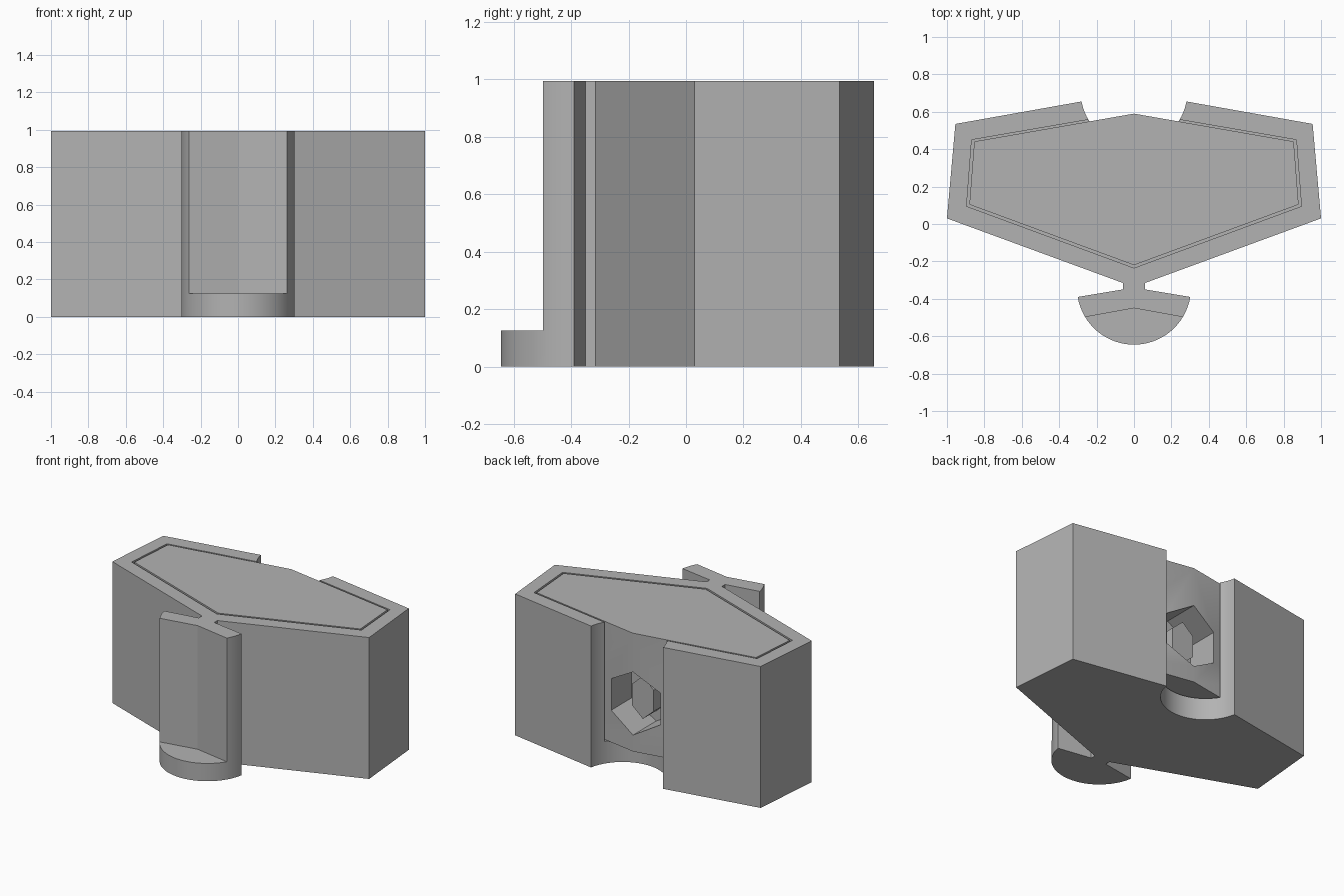
import bpy, bmesh
from math import cos, sin, pi, radians
from mathutils import Matrix

cube = bpy.data.objects.get("Cube")
if cube:
    bpy.data.objects.remove(cube, do_unlink=True)

grey = bpy.data.materials.new("plain grey")
grey.use_nodes = True
colour = (0.45, 0.45, 0.45, 1)
grey.diffuse_color = colour
grey.node_tree.nodes["Principled BSDF"].inputs["Base Color"].default_value = colour

TOP = 0.995
FLOOR = 0.155
STEP = 0.125
ALONG_Y = Matrix.Rotation(radians(90), 4, "X")   # turns a prism's height to -y


def mirrored(half):
    """Close a right-hand outline with its mirror image."""
    return half + [(-x, y) for x, y in reversed(half) if abs(x) > 1e-6]


def ring(count, radius, centre=(0, 0), squash=1.0):
    """Regular polygon with a corner pointing up."""
    return [(centre[0] + squash * radius * cos(pi / 2 + 2 * pi * i / count),
             centre[1] + radius * sin(pi / 2 + 2 * pi * i / count)) for i in range(count)]


def prism(name, points, low, high, matrix=Matrix()):
    bm = bmesh.new()
    face = bm.faces.new([bm.verts.new((x, y, low)) for x, y in points])
    new = bmesh.ops.extrude_face_region(bm, geom=[face])["geom"]
    bmesh.ops.translate(bm, vec=(0, 0, high - low),
                        verts=[v for v in new if isinstance(v, bmesh.types.BMVert)])
    bm.transform(matrix)
    bmesh.ops.recalc_face_normals(bm, faces=bm.faces)
    mesh = bpy.data.meshes.new(name)
    bm.to_mesh(mesh)
    bm.free()
    mesh.materials.append(grey)
    obj = bpy.data.objects.new(name, mesh)
    bpy.context.collection.objects.link(obj)
    return obj


def select(obj):
    bpy.ops.object.select_all(action="DESELECT")
    obj.select_set(True)
    bpy.context.view_layer.objects.active = obj


def cut(target, cutter):
    """Subtract a helper solid, then discard it."""
    cutter.hide_render = True
    select(target)
    mod = target.modifiers.new("cut", "BOOLEAN")
    mod.operation, mod.solver, mod.object = "DIFFERENCE", "EXACT", cutter
    bpy.ops.object.modifier_apply(modifier=mod.name)
    bpy.data.objects.remove(cutter, do_unlink=True)


# Shell with rounded dovetail connector on the front
radius, start = 0.305, 0.165
arc = [(radius * cos(a), -0.34 - radius * sin(a))
       for a in [start + (pi / 2 - start) * i / 16 for i in range(17)]]
arc[-1] = (0, -0.645)
outline = [(0, 0.705), (0.955, 0.535), (1, 0.03), (0.06, -0.315), (0.06, -0.35)] + arc
shell = prism("shell", mirrored(outline), 0, TOP)

# Connector is trimmed to a shallow vee above its foot
trim = [(0, -0.45), (0.5, -0.541), (0.5, -0.9)]
cut(shell, prism("connector_trim", mirrored(trim), STEP, 1.2))

# Matching rounded socket in the back, and the cavity for the core
cut(shell, prism("socket_cutter", ring(64, 0.285, (0, 0.705)), -0.1, 1.2))
cavity = [(0, 0.6), (0.868, 0.45), (0.895, 0.095), (0, -0.235)]
cut(shell, prism("cavity_cutter", mirrored(cavity), FLOOR, 1.2))

# Core fills the cavity with a thin seam all round
plan = [(0, 0.59), (0.854, 0.441), (0.88, 0.104), (0, -0.22)]
core = prism("core", mirrored(plan), FLOOR + 0.008, TOP)

# Hexagonal recess in the core's back face, with a key inside
cut(core, prism("recess_cutter", ring(6, 0.222, (0, 0.5)), -0.8, -0.33, ALONG_Y))
prism("recess_key", ring(6, 0.15, (0, 0.5), 0.65), -0.48, -0.32, ALONG_Y)

# Bolt holes parallel to the slanted sides
for side in (1, -1):
    place = (Matrix.Translation((side * 0.782, 0.26, 0.5))
             @ Matrix.Rotation(side * radians(5.1), 4, "Z") @ ALONG_Y)
    for part in (shell, core):
        cut(part, prism("bolt_cutter", ring(32, 0.05), -0.8, 0.8, place))

for part in (shell, core):
    select(part)
    bpy.ops.object.shade_smooth_by_angle(angle=radians(20))
